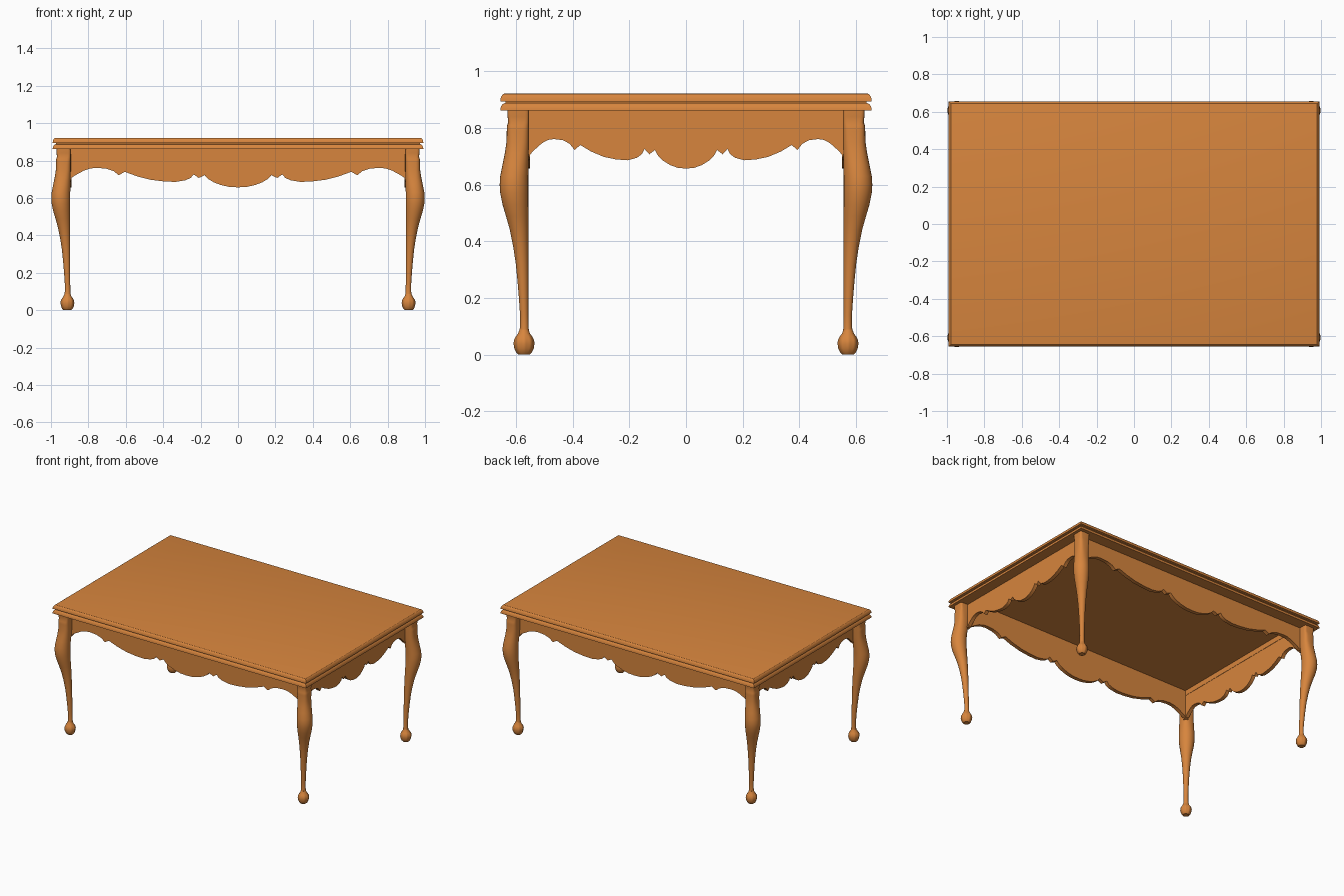
import bpy, bmesh, math
from mathutils import Vector

if "Cube" in bpy.data.objects:
    bpy.data.objects.remove(bpy.data.objects["Cube"])

wood = bpy.data.materials.new("warm wood")
wood.diffuse_color = (0.68, 0.235, 0.047, 1)
wood.use_nodes = True
wood.node_tree.nodes["Principled BSDF"].inputs["Base Color"].default_value = wood.diffuse_color


def make_object(name, bm, angle=35):
    bmesh.ops.recalc_face_normals(bm, faces=bm.faces)
    me = bpy.data.meshes.new(name)
    bm.to_mesh(me)
    bm.free()
    me.materials.append(wood)
    ob = bpy.data.objects.new(name, me)
    bpy.context.collection.objects.link(ob)
    bpy.ops.object.select_all(action='DESELECT')
    ob.select_set(True)
    bpy.context.view_layer.objects.active = ob
    bpy.ops.object.shade_smooth_by_angle(angle=math.radians(angle))
    return ob


def loft(name, rings, angle=35):
    """Skin a stack of closed rings and cap both ends."""
    bm = bmesh.new()
    loops = [[bm.verts.new(p) for p in ring] for ring in rings]
    n = len(loops[0])
    for a, b in zip(loops, loops[1:]):
        for i in range(n):
            j = (i + 1) % n
            bm.faces.new((a[i], a[j], b[j], b[i]))
    bm.faces.new(loops[0])
    bm.faces.new(loops[-1])
    return make_object(name, bm, angle)


# Table top: recessed underside, then two stacked quarter-round mouldings (inset, height)
edge = [(0.102, 0.897), (0.102, 0.861)]
for base, top in ((0.861, 0.888), (0.894, 0.922)):
    edge.append((0, base))
    for k in range(1, 6):
        t = k / 5 * math.pi / 2
        edge.append((0.018 * (1 - math.cos(t)), base + (top - base) * math.sin(t)))
    if top < 0.9:
        edge.append((0.018, 0.894))
loft("table_top", [[(sx * (0.991 - d), sy * (0.656 - d), z)
                    for sx, sy in ((1, 1), (-1, 1), (-1, -1), (1, -1))]
                   for d, z in edge], 20)

# Aprons: scalloped lower edge, half profile running from centre to corner
half = [(0, .657), (.045, .659), (.09, .669), (.13, .684), (.16, .702), (.178, .722),
        (.21, .707), (.237, .726), (.252, .708), (.28, .695), (.335, .686), (.40, .689),
        (.47, .698), (.54, .716), (.605, .740), (.638, .722), (.665, .744), (.705, .757),
        (.755, .761), (.79, .758), (.825, .746), (.865, .724), (.898, .703)]
THICK = 0.026


def apron(name, scale, end, place):
    pts = [(u * scale, z) for u, z in half] + [(end, .697), (end, .897)]
    outline = pts + [(-u, z) for u, z in reversed(pts) if u > 0]
    bm = bmesh.new()
    face = bm.faces.new([bm.verts.new(place(u, 0, z)) for u, z in outline])
    ext = bmesh.ops.extrude_face_region(bm, geom=[face])
    move = Vector(place(0, THICK, 0)) - Vector(place(0, 0, 0))
    bmesh.ops.translate(bm, vec=move,
                        verts=[v for v in ext['geom'] if isinstance(v, bmesh.types.BMVert)])
    # the slab keeps its inner face, so it is a closed solid
    make_object(name, bm, 30)


for s, long_name, short_name in ((-1, "front_apron", "left_apron"), (1, "back_apron", "right_apron")):
    apron(long_name, 1.0, 0.917, lambda u, d, z: (u, s * (0.551 + d), z))
    apron(short_name, 0.617, 0.577, lambda u, d, z: (s * (0.891 + d), u, z))

# Cabriole leg: height, inner offset, outer offset, roundness exponent
leg_rows = [(.070, -.018, .018, 2), (.10, -.016, .014, 2), (.14, -.015, .014, 2),
            (.20, -.015, .018, 2), (.26, -.015, .023, 2), (.32, -.015, .029, 2),
            (.38, -.015, .038, 2), (.44, -.015, .050, 2), (.49, -.015, .064, 2),
            (.53, -.015, .076, 2), (.57, -.015, .084, 2), (.60, -.015, .086, 2),
            (.63, -.015, .084, 2), (.67, -.016, .076, 2.2), (.71, -.017, .068, 2.5),
            (.75, -.018, .062, 3), (.79, -.018, .061, 3.5), (.808, -.018, .060, 4),
            (.820, -.018, .056, 5), (.84, -.018, .058, 6), (.864, -.018, .059, 6)]
# Ball foot: height, radius, lobe strength
foot_rows = [(.003, .020, 0), (.010, .027, .02), (.022, .033, .04), (.038, .0355, .04),
             (.052, .034, .04), (.064, .028, .03), (.074, .021, 0), (.088, .016, 0)]
N = 32


def super_point(t, e):
    c, s = math.cos(t), math.sin(t)
    return (math.copysign(abs(c) ** (2 / e), c), math.copysign(abs(s) ** (2 / e), s))


angles = [2 * math.pi * i / N for i in range(N)]
for sy, fb in ((-1, "front"), (1, "back")):
    for sx, lr in ((-1, "left"), (1, "right")):
        rings = []
        for z, a, b, e in leg_rows:
            m, r = (a + b) / 2, (b - a) / 2
            rings.append([(sx * (0.912 + m + r * p), sy * (0.572 + m + r * q), z)
                          for p, q in (super_point(t, e) for t in angles)])
        loft(f"{fb}_{lr}_leg", rings, 40)
        rings = []
        for z, r, k in foot_rows:
            z = max(0, z - 0.003) if z < .02 else z
            rings.append([(sx * (0.912 + r * (1 + k * math.cos(8 * t)) * math.cos(t)),
                           sy * (0.572 + r * (1 + k * math.cos(8 * t)) * math.sin(t)), z)
                          for t in angles])
        loft(f"{fb}_{lr}_foot", rings, 40)
